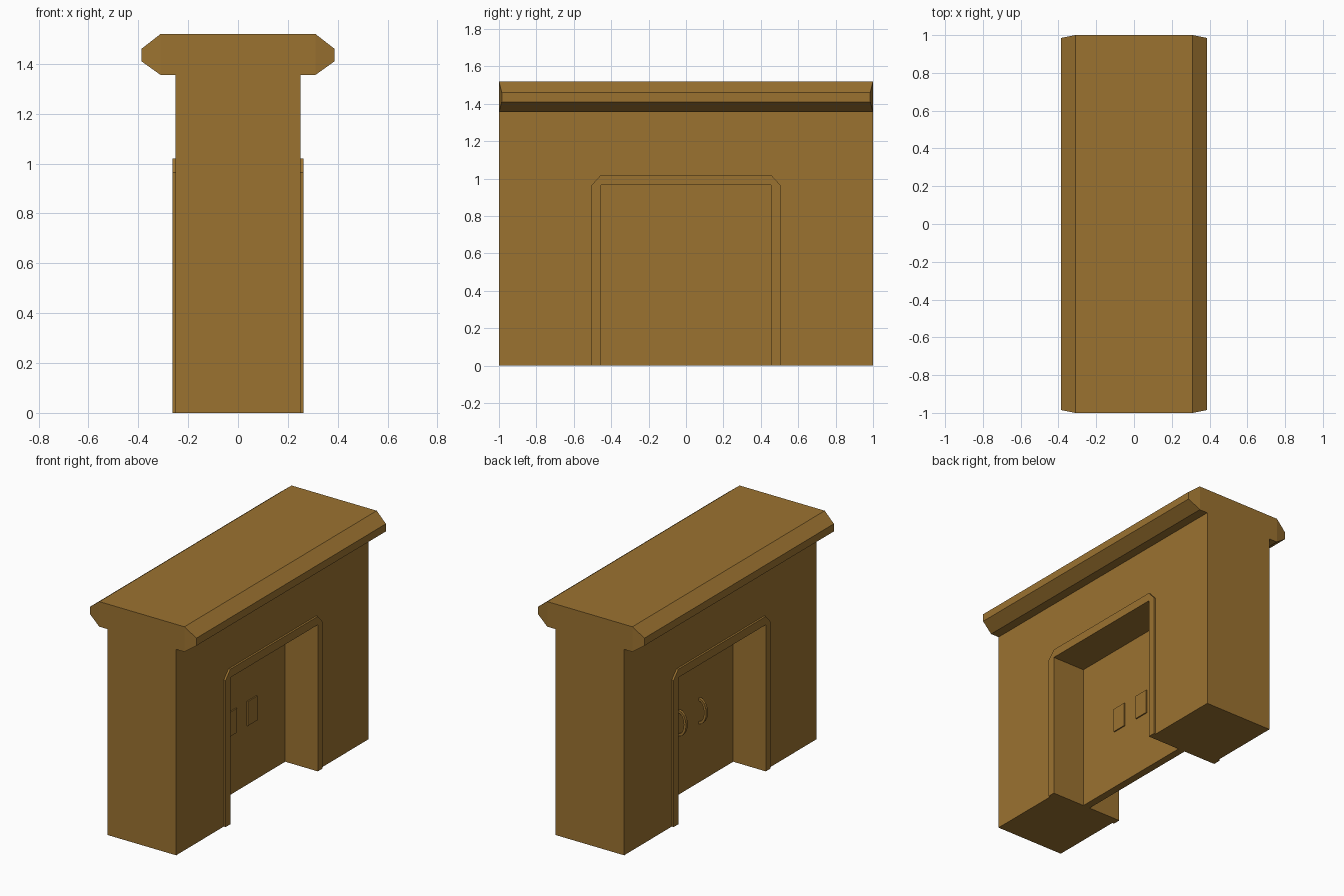
import bpy, bmesh, math

if "Cube" in bpy.data.objects:
    bpy.data.objects.remove(bpy.data.objects["Cube"])

wood = bpy.data.materials.new("wood")
wood.diffuse_color = (0.33, 0.17, 0.03, 1)
wood.use_nodes = True
wood.node_tree.nodes["Principled BSDF"].inputs["Base Color"].default_value = wood.diffuse_color


def finish(name, bm):
    bmesh.ops.recalc_face_normals(bm, faces=bm.faces)
    mesh = bpy.data.meshes.new(name)
    bm.to_mesh(mesh)
    bm.free()
    mesh.materials.append(wood)
    obj = bpy.data.objects.new(name, mesh)
    bpy.context.collection.objects.link(obj)
    return obj


def slab(name, outline, x0, x1):
    """Extrude a (y, z) outline along x."""
    bm = bmesh.new()
    face = bm.faces.new([bm.verts.new((x0, y, z)) for y, z in outline])
    ext = bmesh.ops.extrude_face_region(bm, geom=[face])["geom"]
    bmesh.ops.translate(bm, vec=(x1 - x0, 0, 0),
                        verts=[v for v in ext if isinstance(v, bmesh.types.BMVert)])
    return finish(name, bm)


def loft(name, rings):
    """Skin closed rings of points and cap both ends."""
    bm = bmesh.new()
    rows = [[bm.verts.new(p) for p in ring] for ring in rings]
    for a, b in zip(rows, rows[1:]):
        n = len(a)
        for i in range(n):
            bm.faces.new((a[i], a[(i + 1) % n], b[(i + 1) % n], b[i]))
    bm.faces.new(rows[0])
    bm.faces.new(rows[-1])
    return finish(name, bm)


def box_outline(y0, y1, z0, z1):
    return [(y0, z0), (y1, z0), (y1, z1), (y0, z1)]


def arch(outer_right):
    """Mirror the right outer edge and cut the doorway out of it."""
    outer = outer_right + [(-y, z) for y, z in reversed(outer_right)]
    doorway = [(-W, 0), (-W, H), (W, H), (W, 0)]
    return outer + doorway


W, H = 0.455, 0.965      # doorway half width and height
WALL, DOOR = 0.25, 0.025  # half thicknesses

# Wall with doorway
slab("wall", arch([(1, 0), (1, 1.355)]), -WALL, WALL)

# Overhanging cap with tapered long edges
sections = [(-0.387, 0.985, 1.41, 1.46), (-0.31, 1, 1.355, 1.52),
            (0.31, 1, 1.355, 1.52), (0.387, 0.985, 1.41, 1.46)]
loft("cap", [[(x, y, z) for y, z in box_outline(-h, h, z0, z1)]
             for x, h, z0, z1 in sections])

# Raised door frames on both sides, outer top corners clipped
for side, label in ((1, "right"), (-1, "left")):
    slab(f"door_frame_{label}", arch([(0.505, 0), (0.505, 0.965), (0.455, 1.02)]),
         side * WALL, side * 0.263)

# Recessed door
slab("door", box_outline(-W, W, 0, H), -DOOR, DOOR)

for side, label in ((1, "back"), (-1, "front")):
    y = 0.105 * side
    # Push plates on the right face
    slab(f"push_plate_{label}", box_outline(y - 0.05, y + 0.05, 0.39, 0.55),
         DOOR, DOOR + 0.008)
    # Bowed pull handles on the left face
    rings = []
    for i in range(9):
        t = math.pi * (i / 8 - 0.5)
        rings.append([(-DOOR - d * math.cos(t), y + w, 0.47 + r * math.sin(t))
                      for d, r, w in ((0.055, 0.085, -0.009), (0.055, 0.085, 0.009),
                                      (0.039, 0.069, 0.009), (0.039, 0.069, -0.009))])
    loft(f"pull_handle_{label}", rings)
